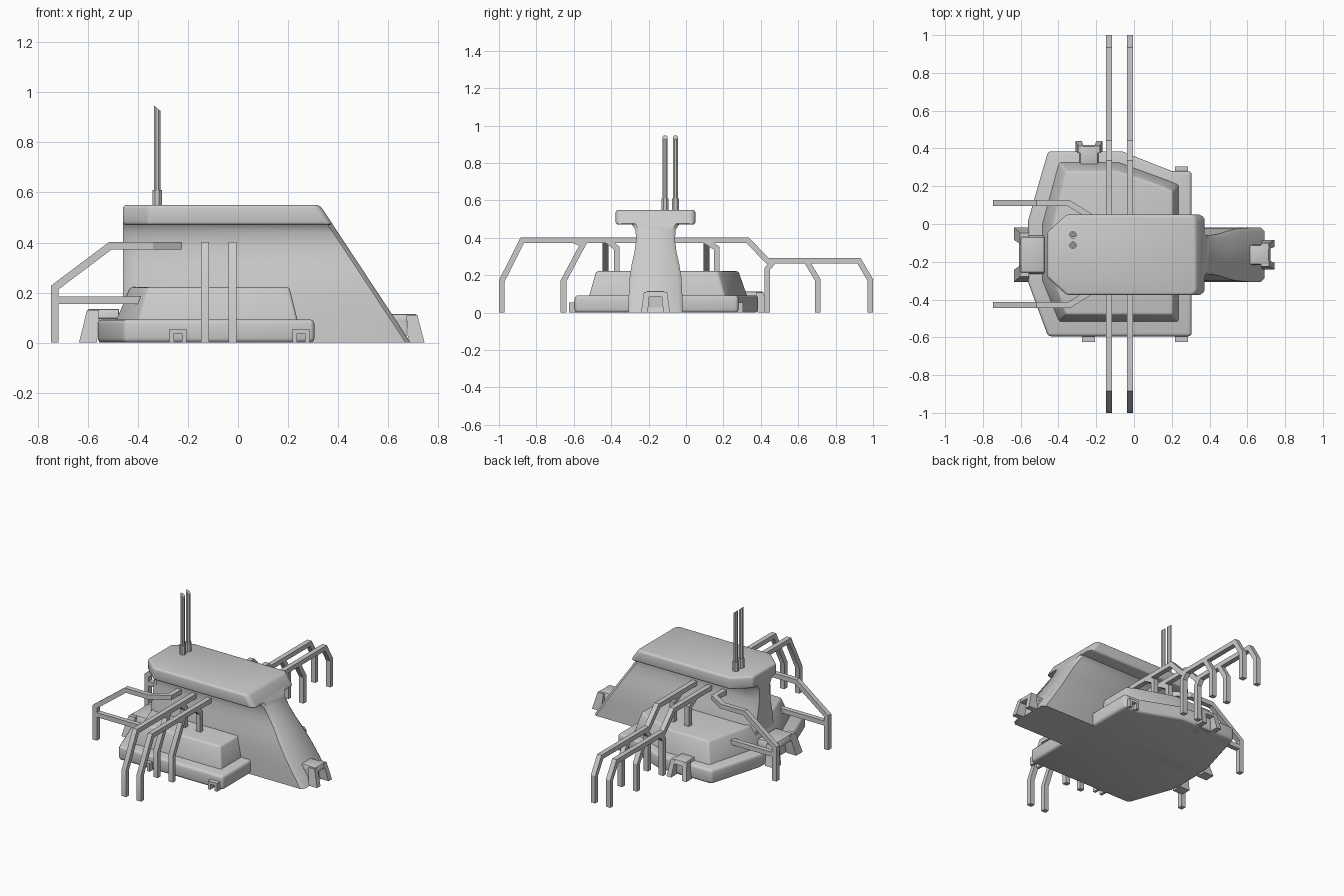
import bpy, bmesh
from math import radians, pi, cos, sin
from mathutils import Vector, Matrix

if "Cube" in bpy.data.objects:
    bpy.data.objects.remove(bpy.data.objects["Cube"])

CY = -0.163  # centre line of the tower in y


def finish(bm, name, bevel=0.0, segs=3, angle=30, matrix=None):
    bmesh.ops.recalc_face_normals(bm, faces=bm.faces)
    if bevel:
        edges = [e for e in bm.edges if e.calc_face_angle(0) > radians(25)]
        bmesh.ops.bevel(bm, geom=edges, offset=bevel, segments=segs,
                        affect='EDGES', profile=0.5, clamp_overlap=True)
    if matrix:
        bm.transform(matrix)
    me = bpy.data.meshes.new(name)
    bm.to_mesh(me)
    bm.free()
    me.shade_smooth()
    me.set_sharp_from_angle(angle=radians(angle))
    ob = bpy.data.objects.new(name, me)
    bpy.context.collection.objects.link(ob)
    return ob


def loft(name, rings, **kw):
    """Join closed 3D rings of equal length, with caps."""
    bm = bmesh.new()
    rows = [[bm.verts.new(p) for p in r] for r in rings]
    n = len(rows[0])
    for a, b in zip(rows, rows[1:]):
        for i in range(n):
            j = (i + 1) % n
            bm.faces.new((a[i], a[j], b[j], b[i]))
    bm.faces.new(rows[0][::-1])
    bm.faces.new(rows[-1])
    return finish(bm, name, **kw)


def level(outline, z):
    return [(x, y, z) for x, y in outline]


def rect(x0, x1, y0, y1, z):
    return [(x0, y0, z), (x1, y0, z), (x1, y1, z), (x0, y1, z)]


def bar(name, pts, thick=0.03, wide=0.032):
    """Mitred rectangular bar along a path."""
    pts = [Vector(p) for p in pts]
    dirs = [(b - a).normalized() for a, b in zip(pts, pts[1:])]
    flat = next((d for d in dirs if d.xy.length > 0.01), Vector((1, 0, 0)))
    rings = []
    for i, p in enumerate(pts):
        d0, d1 = dirs[max(i - 1, 0)], dirs[min(i, len(dirs) - 1)]
        t = (d0 + d1).normalized()
        h = t if t.xy.length > 0.01 else flat
        s = Vector((-h.y, h.x, 0)).normalized()
        n = t.cross(s)
        k = 1 / max(t.dot(d1), 0.4)
        vertical = abs(d0.z - d1.z) > 0.01
        a = s * wide / 2 * (1 if vertical else k)
        b = n * thick / 2 * (k if vertical else 1)
        rings.append([p + a + b, p - a + b, p - a - b, p + a - b])
    return loft(name, rings)


# Base plate and raised deck
base = [(-0.455, 0.385), (-0.56, 0.02), (-0.56, -0.31), (-0.455, -0.595),
        (0.305, -0.595), (0.305, 0.28), (0.20, 0.28), (-0.065, 0.385)]
loft("base_plate", [level(base, 0), level(base, 0.093)], bevel=0.018)
deck = [(-0.40, 0.33), (-0.49, 0.0), (-0.49, -0.30), (-0.40, -0.52),
        (0.24, -0.52), (0.24, 0.21), (0.18, 0.235), (-0.08, 0.33)]
deck_top = [(-0.36, 0.28), (-0.43, 0.0), (-0.43, -0.28), (-0.36, -0.48),
            (0.205, -0.48), (0.205, 0.17), (0.15, 0.20), (-0.09, 0.28)]
loft("raised_deck", [level(deck, 0.08), level(deck_top, 0.222)], bevel=0.012)


# Tower with a raked bow
def tower_ring(z, hw, chamfer, bow_ch):
    bow = 0.69 - 0.66 * z
    half = [(-0.46, hw - chamfer), (-0.46 + chamfer * 1.1, hw),
            (bow - bow_ch, hw), (bow, hw - bow_ch)]
    pts = half + [(x, -y) for x, y in reversed(half)]
    return [(x, CY + y, z) for x, y in pts]


loft("tower", [tower_ring(z, hw, 0.05, 0.02) for z, hw in
               ((0, .145), (.10, .143), (.19, .138), (.26, .127), (.32, .113),
                (.38, .105), (.44, .106), (.465, .122), (.49, .14))], angle=45)
loft("roof_cap", [tower_ring(0.47, 0.213, 0.095, 0.02),
                  tower_ring(0.55, 0.213, 0.095, 0.02)], bevel=0.02)

# Twin masts with sockets and slanted tips
for i, y in enumerate((-0.057, -0.112)):
    def ring(r, z, slant=0.0):
        return [(-0.323 + r * cos(a), y + r * sin(a), z - slant * cos(a))
                for a in (pi / 8 + k * pi / 4 for k in range(8))]
    loft(f"mast_socket_{i}", [ring(0.02, 0.54), ring(0.02, 0.61)])
    loft(f"mast_{i}", [ring(0.014, 0.6), ring(0.014, 0.937, 0.012)])

# Twin rails running front to back, with hanging legs
for i, x in enumerate((-0.132, -0.022)):
    def yz(pts):
        return [(x, y, z) for y, z in pts]
    bar(f"rail_{i}", yz([(-0.985, 0), (-0.985, 0.17), (-0.875, 0.387),
                         (0.33, 0.387), (0.435, 0.277), (0.925, 0.277),
                         (0.985, 0.175), (0.985, 0)]))
    legs = ([(-0.54, 0.385), (-0.655, 0.17), (-0.655, 0)],
            [(-0.60, 0.385), (-0.545, 0.365)],
            [(-0.42, 0.385), (-0.37, 0.345), (-0.37, 0.18)],
            [(0.10, 0.385), (0.165, 0.345), (0.165, 0.18)],
            [(0.47, 0.275), (0.435, 0.235), (0.435, 0)],
            [(0.645, 0.275), (0.705, 0.175), (0.705, 0)])
    for j, leg in enumerate(legs):
        bar(f"rail_leg_{i}_{j}", yz(leg))

# Pair of arms at the stern end
for side, y, y_in, y_hull in (("front", -0.43, -0.365, -0.24),
                              ("back", 0.11, 0.045, -0.08)):
    bar(f"{side}_arm", [(-0.732, y, 0), (-0.732, y, 0.22), (-0.51, y, 0.387),
                        (-0.345, y, 0.387), (-0.24, y_in, 0.387),
                        (-0.24, y_hull, 0.387)])
    bar(f"{side}_arm_brace", [(-0.732, y, 0.17), (-0.38, y, 0.17)])


# Clamps: a hooded block with two splayed prongs, pointing along local x
def clamp(name, loc, turn, w, d, h):
    m = Matrix.Translation(loc) @ Matrix.Rotation(radians(turn), 4, 'Z')
    loft(name + "_hood", [rect(0, .85 * d, -.36 * w, .36 * w, .72 * h),
                          rect(0, .78 * d, -.32 * w, .32 * w, h)],
         bevel=0.006, segs=2, matrix=m)
    loft(name + "_core", [rect(0, .5 * d, -.36 * w, .36 * w, 0),
                          rect(0, .5 * d, -.34 * w, .34 * w, .8 * h)], matrix=m)
    for s in (-1, 1):
        loft(f"{name}_prong_{s}",
             [rect(.55 * d, d, s * .27 * w, s * .5 * w, 0),
              rect(.5 * d, .8 * d, s * .2 * w, s * .4 * w, .97 * h)], matrix=m)


clamp("bow_clamp", (0.60, CY, 0), 0, 0.155, 0.145, 0.115)
clamp("stern_clamp", (-0.475, CY, 0), 180, 0.29, 0.16, 0.135)
clamp("back_clamp", (-0.238, 0.31, 0), 90, 0.145, 0.13, 0.112)

# Small hooks on the rim
for i, (x, y) in enumerate(((0.252, 0.285), (0.252, -0.605), (-0.24, -0.605))):
    bar(f"rim_hook_{i}", [(x - 0.025, y, 0), (x - 0.025, y, 0.045),
                          (x + 0.025, y, 0.045), (x + 0.025, y, 0)],
        thick=0.018, wide=0.04)
